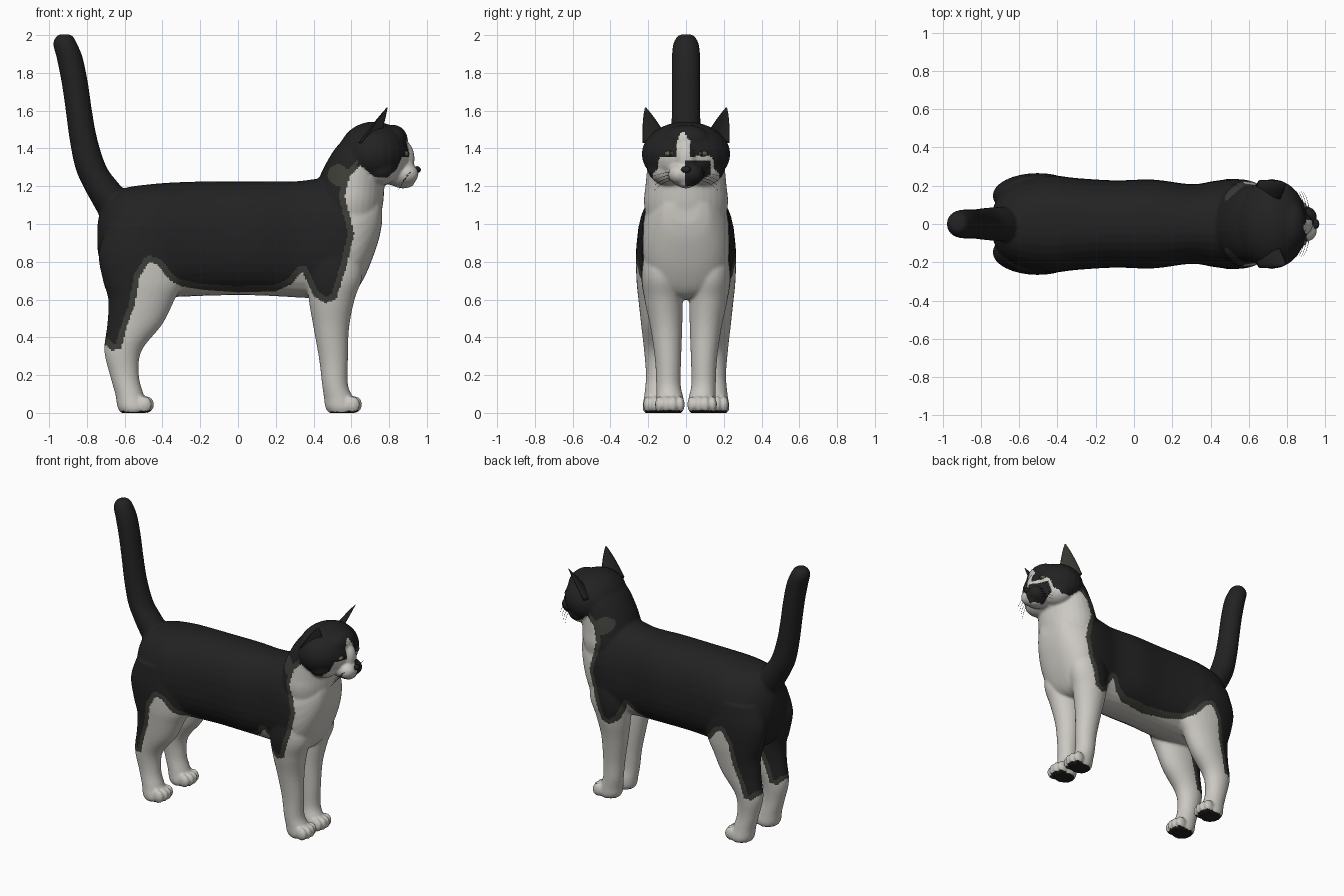
import bpy, bmesh, math
from mathutils import Vector, Matrix

if "Cube" in bpy.data.objects:
    bpy.data.objects.remove(bpy.data.objects["Cube"])


def material(name, rgb):
    m = bpy.data.materials.new(name)
    m.diffuse_color = (*rgb, 1)
    m.use_nodes = True
    m.node_tree.nodes["Principled BSDF"].inputs["Base Color"].default_value = m.diffuse_color
    return m


BLACK = material("black fur", (0.016, 0.016, 0.016))
GREY = material("dark grey fur", (0.048, 0.048, 0.040))
WHITE = material("white fur", (0.60, 0.58, 0.54))
EYE = material("olive eye", (0.12, 0.13, 0.07))


def spline(rows, sub=5):
    """Catmull-Rom refinement of a list of ring rows."""
    out = []
    for i in range(len(rows) - 1):
        a, b, c, d = (rows[min(max(i + k, 0), len(rows) - 1)] for k in (-1, 0, 1, 2))
        for s in range(sub):
            t = s / sub
            out.append([0.5 * (2 * q + (r - p) * t + (2 * p - 5 * q + 4 * r - e) * t * t
                        + (3 * q - p - 3 * r + e) * t ** 3) for p, q, r, e in zip(a, b, c, d)])
    return out + [list(rows[-1])]


def loft(bm, rows, axis, side=1, power=2.0, n=32):
    """Rows are (position, low, high, y low, y high); rings stand across x or z."""
    rings = []
    for pos, lo, hi, y0, y1 in spline(rows):
        ring = []
        for i in range(n):
            a = 2 * math.pi * i / n
            c, s = (math.copysign(abs(v) ** (2 / power), v) for v in (math.cos(a), math.sin(a)))
            u, y = (lo + hi) / 2 + (hi - lo) / 2 * c, side * ((y0 + y1) / 2 + (y1 - y0) / 2 * s)
            ring.append(bm.verts.new((u, y, pos) if axis == "z" else (pos, y, u)))
        rings.append(ring)
    for a, b in zip(rings, rings[1:]):
        for i in range(n):
            bm.faces.new((a[i], a[(i + 1) % n], b[(i + 1) % n], b[i]))
    bm.faces.new(rings[0])
    bm.faces.new(rings[-1])


def ball(bm, centre, radii):
    bmesh.ops.create_uvsphere(bm, u_segments=24, v_segments=16, radius=1,
                              matrix=Matrix.Translation(centre) @ Matrix.Diagonal((*radii, 1)))


def finish(name, bm, mats):
    bmesh.ops.recalc_face_normals(bm, faces=bm.faces)
    me = bpy.data.meshes.new(name)
    bm.to_mesh(me)
    bm.free()
    for m in mats:
        me.materials.append(m)
    me.shade_smooth()
    ob = bpy.data.objects.new(name, me)
    bpy.context.collection.objects.link(ob)
    return ob


body = bmesh.new()
# torso
loft(body, [(x, a, b, -w, w) for x, a, b, w in [
    (-.745, .88, .98, .04), (-.73, .80, 1.06, .10), (-.68, .68, 1.14, .18), (-.6, .63, 1.19, .23),
    (-.45, .61, 1.212, .255), (-.3, .615, 1.222, .24), (-.1, .622, 1.226, .228), (.1, .622, 1.226, .232),
    (.3, .612, 1.226, .208), (.42, .605, 1.24, .225), (.52, .60, 1.25, .235), (.61, .63, 1.22, .225),
    (.68, .74, 1.2, .19), (.74, .90, 1.18, .13), (.762, 1.0, 1.15, .07)]], "x", power=2.3)
# neck
loft(body, [(.95, .45, .735, -.19, .19), (1.1, .40, .767, -.222, .222), (1.2, .415, .775, -.215, .215),
            (1.3, .455, .78, -.205, .205), (1.4, .515, .80, -.19, .19), (1.48, .59, .80, -.13, .13)], "z")
# head, cheeks, muzzle, bridge and chin
ball(body, (.72, 0, 1.37), (.188, .235, .172))
ball(body, (.82, 0, 1.44), (.08, .13, .085))
for s in (-1, 1):
    ball(body, (.755, s * .09, 1.295), (.10, .115, .09))
    ball(body, (.89, s * .035, 1.265), (.066, .06, .055))
ball(body, (.86, 0, 1.265), (.095, .095, .07))
ball(body, (.885, 0, 1.345), (.05, .055, .09))
ball(body, (.875, 0, 1.22), (.06, .05, .032))
# tail
loft(body, [(z, a, b, -w, w) for z, a, b, w in [
    (1.0, -.71, -.54, .07), (1.1, -.765, -.55, .09), (1.2, -.82, -.62, .088), (1.3, -.862, -.695, .083),
    (1.45, -.892, -.745, .078), (1.6, -.912, -.773, .076), (1.75, -.934, -.795, .076),
    (1.88, -.96, -.822, .075), (1.95, -.978, -.85, .068), (1.988, -.966, -.87, .05),
    (2.004, -.945, -.89, .03)]], "z")
for s in (-1, 1):
    # front legs
    loft(body, [(1.0, .45, .62, .06, .21), (.75, .37, .66, .03, .237), (.6, .375, .617, .018, .22),
                (.45, .40, .588, .02, .188), (.28, .43, .582, .026, .164), (.15, .445, .582, .028, .158),
                (.08, .455, .61, .014, .156), (.03, .462, .628, .01, .156), (0, .48, .62, .02, .146)],
         "z", s)
    # hind legs
    loft(body, [(1.0, -.69, -.32, .04, .25), (.85, -.738, -.27, .03, .265), (.7, -.715, -.285, .03, .262),
                (.6, -.687, -.335, .04, .252), (.47, -.692, -.40, .055, .238), (.33, -.708, -.51, .07, .222),
                (.2, -.678, -.525, .08, .212), (.1, -.65, -.50, .075, .22), (.03, -.638, -.475, .07, .23),
                (0, -.62, -.49, .08, .22)], "z", s)
    # toes
    for px, py in ((.612, .03), (-.49, .092)):
        for i in range(4):
            ball(body, (px + (.006 if i in (1, 2) else -.006), s * (py + .037 * i), .044), (.04, .023, .045))

# merge into one smooth skin
skin = finish("cat_body", body, [])
rm = skin.modifiers.new("merge", "REMESH")
rm.mode, rm.voxel_size = "VOXEL", 0.009
sm = skin.modifiers.new("soften", "SMOOTH")
sm.factor, sm.iterations = 0.5, 5
dg = bpy.context.evaluated_depsgraph_get()
merged = bpy.data.meshes.new_from_object(skin.evaluated_get(dg))
skin.modifiers.clear()
skin.data = merged
merged.materials.clear()
for m in (BLACK, GREY, WHITE):
    merged.materials.append(m)
merged.shade_smooth()

# outline of the dark coat seen from the side
COAT = [Vector(p) for p in [
    (-1.2, .36), (-.70, .36), (-.67, .33), (-.62, .34), (-.59, .45), (-.55, .56), (-.52, .72), (-.47, .80),
    (-.42, .78), (-.36, .70), (-.30, .67), (-.18, .65), (0, .638), (.2, .645), (.28, .68), (.34, .75),
    (.40, .62), (.46, .58), (.52, .60), (.55, .70), (.58, .80), (.615, .95), (.59, 1.05), (.565, 1.15),
    (.59, 1.25), (.65, 1.31), (.72, 1.25), (.79, 1.245), (.84, 1.29), (.87, 1.355), (1.2, 1.37),
    (1.2, 2.3), (-1.2, 2.3)]]


def coat_depth(x, z):
    """Distance inside the coat outline, negative outside."""
    inside, best = False, 9.0
    for a, b in zip(COAT, COAT[1:] + COAT[:1]):
        dx, dz = b.x - a.x, b.y - a.y
        if (a.y > z) != (b.y > z) and x < a.x + dx * (z - a.y) / dz:
            inside = not inside
        t = min(1, max(0, ((x - a.x) * dx + (z - a.y) * dz) / (dx * dx + dz * dz)))
        best = min(best, math.hypot(a.x + t * dx - x, a.y + t * dz - z))
    return best if inside else -best


def fur(p, n):
    x, y, z = p
    if z < .014 and n.z < -.6:                                  # paw pads
        return 0
    if x > .8 and z > 1.2:                                      # face markings
        if 1.34 < z < 1.485 and abs(y + .015) < .034 * min(1, (1.5 - z) / .06):
            return 2                                            # blaze
        if x > .84 and .05 < y < .13 and 1.335 < z < 1.36:
            return 2
        if -.005 < y < .13 and z < 1.335 and x > .84:           # dark side of muzzle
            return 0
    d = coat_depth(x, z)
    if d < 0:
        return 2
    if x < .63 and z < 1.36 and (d < .032 or math.hypot(x - .53, z - 1.26) < .055):
        return 1
    return 0


for f in merged.polygons:
    f.material_index = fur(f.center, f.normal)

# ears: hollow curved cones opening forward and outward
for s, side in ((-1, "right"), (1, "left")):
    bm = bmesh.new()
    n, rings = 24, []
    base, tip = Vector((.70, s * .158, 1.43)), Vector((.79, s * .214, 1.616))
    front, wide = Vector((.85, s * .5, 0)), Vector((-.5, s * .85, 0))
    for k in range(11):
        t = k / 10
        r = max(.05, (1 - t) ** .75)
        c = base.lerp(tip, t)
        ring = []
        for i in range(n):
            a = 2 * math.pi * i / n
            d = math.cos(a)
            depth = -.022 * d if d > 0 else .05 * d
            ring.append(bm.verts.new(c + front * depth * r + wide * .086 * r * math.sin(a)))
        rings.append(ring)
    for a, b in zip(rings, rings[1:]):
        for i in range(n):
            f = bm.faces.new((a[i], a[(i + 1) % n], b[(i + 1) % n], b[i]))
            f.material_index = 1 if math.cos(2 * math.pi * (i + .5) / n) > 0 else 0
    bm.faces.new(rings[0])
    bm.faces.new(rings[-1])
    finish(side + "_ear", bm, [BLACK, GREY])

    # eye and pupil
    bm = bmesh.new()
    ball(bm, (.878, s * .085, 1.372), (.026, .030, .017))
    finish(side + "_eye", bm, [EYE])
    bm = bmesh.new()
    ball(bm, (.894, s * .083, 1.372), (.013, .010, .015))
    finish(side + "_pupil", bm, [BLACK])

    # whiskers
    cu = bpy.data.curves.new(side + "_whiskers", "CURVE")
    cu.dimensions, cu.bevel_depth, cu.bevel_resolution = "3D", .0018, 1
    for i in range(4):
        sp = cu.splines.new("POLY")
        sp.points.add(4)
        for k, p in enumerate(sp.points):
            t = k / 4
            p.co = (.915 - .012 * i - .03 * t * t, s * (.06 + .11 * t),
                    1.275 - .014 * i - (.02 + .012 * i) * t * t, 1)
            p.radius = 1 - .7 * t
    cu.materials.append(BLACK)
    bpy.context.collection.objects.link(bpy.data.objects.new(side + "_whiskers", cu))

# nose
bm = bmesh.new()
ball(bm, (.947, 0, 1.288), (.021, .026, .018))
finish("nose", bm, [BLACK])
